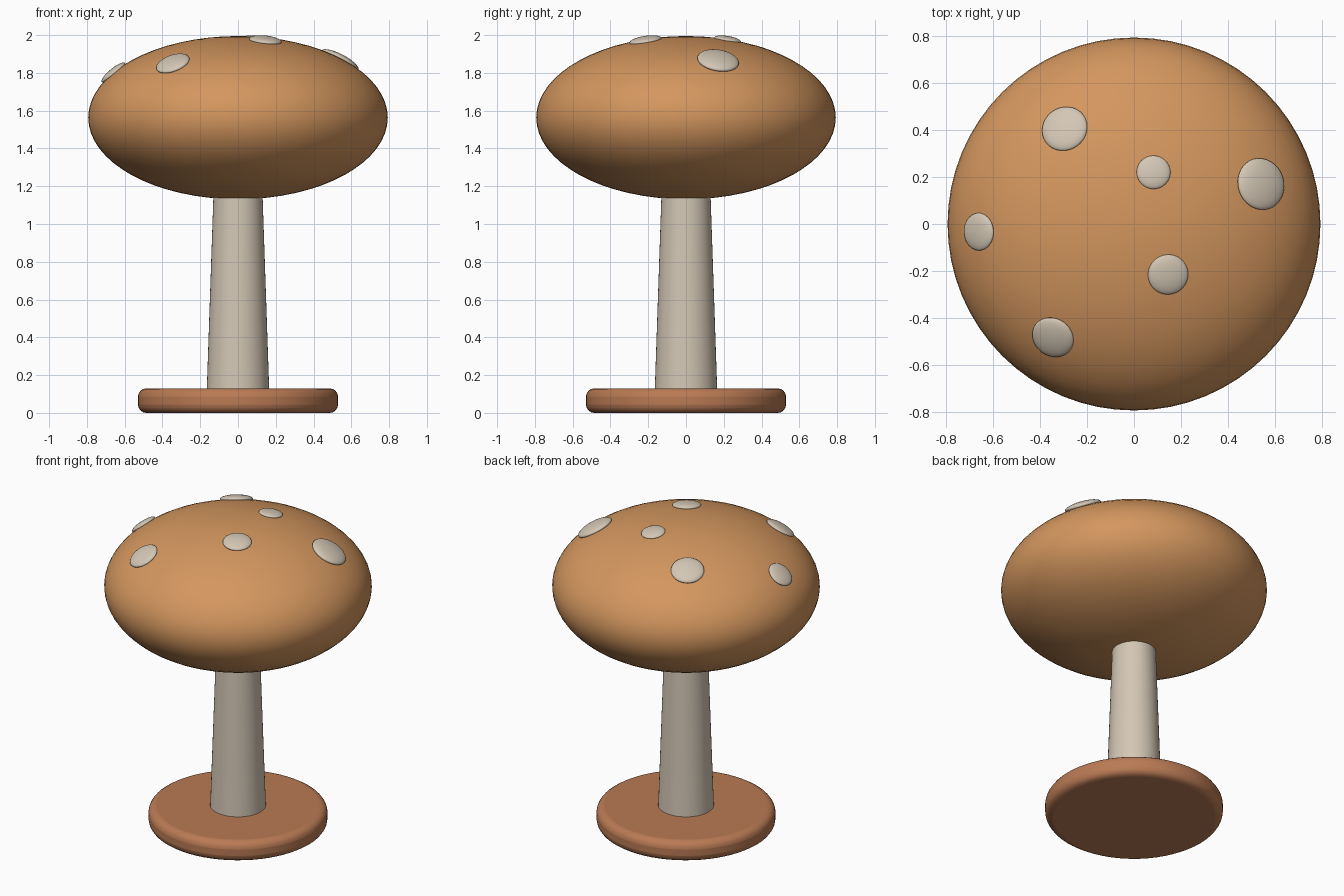
import bpy
import math
from mathutils import Vector

cube = bpy.data.objects.get("Cube")
if cube:
    bpy.data.objects.remove(cube, do_unlink=True)


def make_material(name, rgb):
    mat = bpy.data.materials.new(name)
    mat.use_nodes = True
    color = (*rgb, 1.0)
    mat.diffuse_color = color
    bsdf = next(n for n in mat.node_tree.nodes if n.type == 'BSDF_PRINCIPLED')
    bsdf.inputs["Base Color"].default_value = color
    bsdf.inputs["Roughness"].default_value = 0.8
    return mat


CAP_MAT = make_material("cap orange brown", (0.655, 0.307, 0.113))
PALE_MAT = make_material("pale cream", (0.655, 0.571, 0.462))
BASE_MAT = make_material("base red brown", (0.49, 0.196, 0.089))


def finish(name, mat):
    obj = bpy.context.object
    obj.name = obj.data.name = name
    obj.data.materials.append(mat)
    bpy.ops.object.shade_smooth_by_angle(angle=math.radians(40))
    return obj


def ellipsoid(name, mat, loc, scale, rot=(0, 0, 0), segs=48, rings=24):
    bpy.ops.mesh.primitive_uv_sphere_add(segments=segs, ring_count=rings,
                                         radius=1, location=loc, rotation=rot)
    bpy.context.object.scale = scale
    return finish(name, mat)


# Rounded base disc
bpy.ops.mesh.primitive_cylinder_add(vertices=64, radius=0.53, depth=0.13,
                                    location=(0, 0, 0.065))
base = finish("base", BASE_MAT)
bevel = base.modifiers.new("rounded rim", 'BEVEL')
bevel.width = 0.045
bevel.segments = 4
bevel.limit_method = 'ANGLE'

# Tapered stem, running up into the cap
bpy.ops.mesh.primitive_cone_add(vertices=48, radius1=0.166, radius2=0.125,
                                depth=1.2, location=(0, 0, 0.70))
finish("stem", PALE_MAT)

# Flattened round cap
CAP_R, CAP_H, CAP_Z = 0.793, 0.432, 1.563
ellipsoid("cap", CAP_MAT, (0, 0, CAP_Z), (CAP_R, CAP_R, CAP_H), segs=64, rings=32)

# Lens-shaped spots lying on the cap surface: x, y, radius
SPOTS = [(0.54, 0.17, 0.111), (-0.295, 0.405, 0.099), (-0.345, -0.482, 0.092),
         (0.145, -0.215, 0.086), (0.083, 0.22, 0.072), (-0.66, -0.033, 0.08)]
for i, (x, y, r) in enumerate(SPOTS, 1):
    dz = CAP_H * math.sqrt(1 - (x * x + y * y) / CAP_R ** 2)
    normal = Vector((x / CAP_R ** 2, y / CAP_R ** 2, dz / CAP_H ** 2))
    ellipsoid(f"cap_spot_{i}", PALE_MAT, (x, y, CAP_Z + dz), (r, r, 0.27 * r),
              normal.to_track_quat('Z', 'Y').to_euler(), 32, 16)
